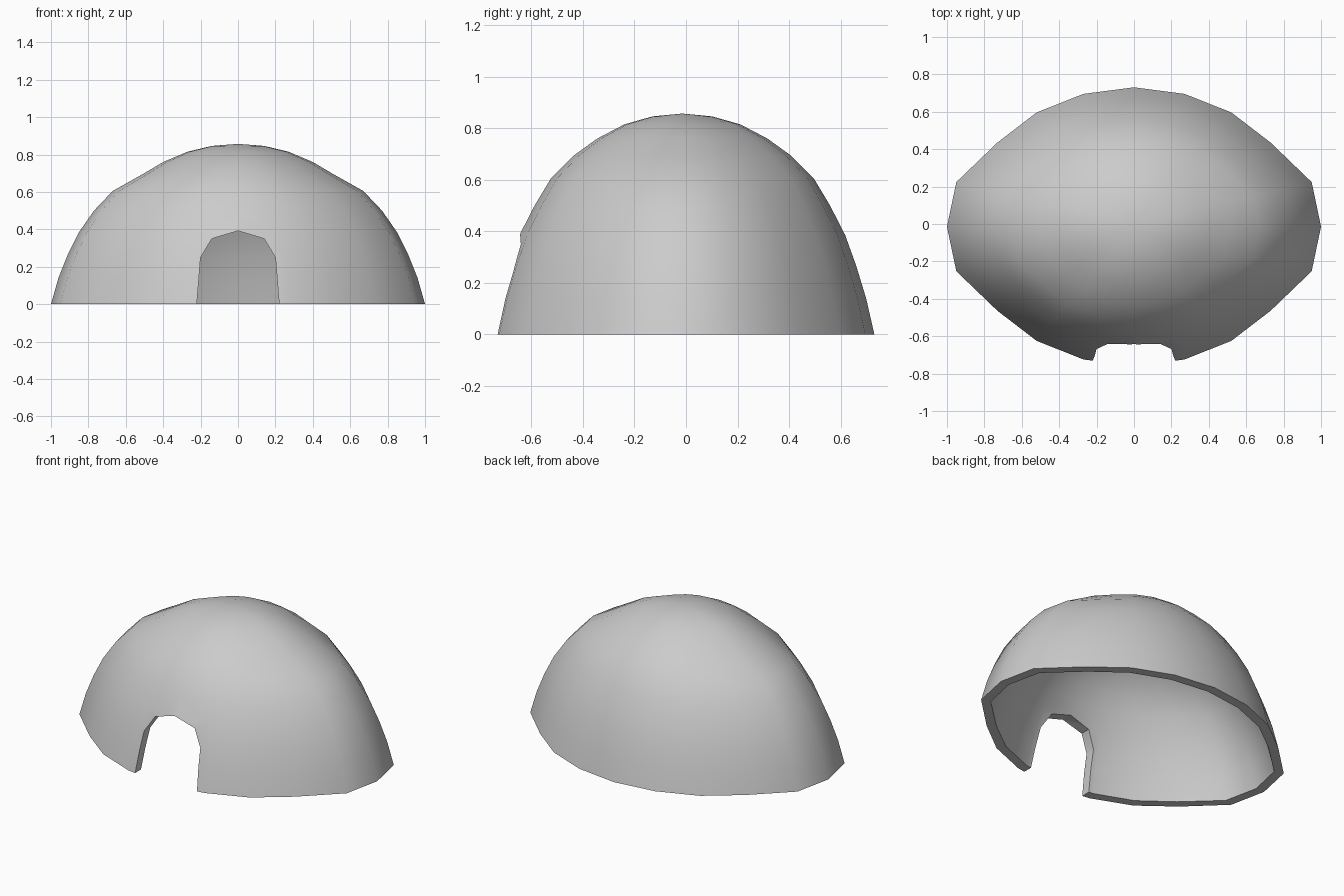
import bpy, bmesh, math

if "Cube" in bpy.data.objects:
    bpy.data.objects.remove(bpy.data.objects["Cube"])

CY = -0.02      # centre line of the dome in y
WALL = 0.06     # shell thickness

# quarter plan of the footprint on a unit circle
QUARTER = [(1, 0), (0.95, 0.32), (0.73, 0.604), (0.52, 0.82), (0.27, 0.953), (0, 1)]
# rings from ground to top: x radius, y radius, height
RINGS = [(1.0, 0.745, 0), (0.96, 0.713, 0.14), (0.91, 0.675, 0.265), (0.85, 0.632, 0.385),
         (0.77, 0.573, 0.5), (0.67, 0.51, 0.605), (0.51, 0.42, 0.695), (0.4, 0.33, 0.76),
         (0.27, 0.225, 0.815), (0.14, 0.115, 0.846)]
TOP = 0.857


def full_plan():
    q = QUARTER
    half = q + [(-x, y) for x, y in reversed(q[:-1])]
    return half + [(x, -y) for x, y in reversed(half[1:-1])]


def add_rings(bm, inset, flip):
    """One skin of the dome; returns its ground ring."""
    plan, loops = full_plan(), []
    n = len(plan)
    for rx, ry, z in RINGS:
        k = inset * (0.3 + 0.7 * min(rx, 1)) if z > 0.6 else inset
        rx, ry, z = rx - k * rx ** 0.5, ry - k * rx ** 0.5, z * (1 - inset / TOP)
        loops.append([bm.verts.new((rx * x, CY + ry * y, z)) for x, y in plan])
    apex = bm.verts.new((0, CY, TOP - inset))

    def face(vs):
        bm.faces.new(vs[::-1] if flip else vs)
    for a, b in zip(loops, loops[1:]):
        for i in range(n):
            j = (i + 1) % n
            face([a[i], a[j], b[j], b[i]])
    for i in range(n):
        face([loops[-1][i], loops[-1][(i + 1) % n], apex])
    return loops[0]


def make_object(name, bm):
    bmesh.ops.recalc_face_normals(bm, faces=bm.faces)
    me = bpy.data.meshes.new(name)
    bm.to_mesh(me)
    bm.free()
    ob = bpy.data.objects.new(name, me)
    bpy.context.collection.objects.link(ob)
    return ob


# hollow dome shell with a flat rim
bm = bmesh.new()
outer = add_rings(bm, 0, False)
inner = add_rings(bm, WALL, True)
for i in range(len(outer)):
    j = (i + 1) % len(outer)
    bm.faces.new([outer[j], outer[i], inner[i], inner[j]])
dome = make_object("dome_shell", bm)

# arched doorway cutter, front side only
right = [(0.225, -0.1), (0.22, 0), (0.2, 0.25), (0.14, 0.35)]
arch = right + [(0, 0.392)] + [(-x, z) for x, z in reversed(right)]
bm = bmesh.new()
f = bm.faces.new([bm.verts.new((x, -1.0, z)) for x, z in arch])
ext = bmesh.ops.extrude_face_region(bm, geom=[f])
bmesh.ops.translate(bm, vec=(0, 0.9, 0),
                    verts=[v for v in ext["geom"] if isinstance(v, bmesh.types.BMVert)])
cutter = make_object("doorway_cutter", bm)
cutter.hide_render = True

# cut the doorway and smooth the dome
mod = dome.modifiers.new("doorway", 'BOOLEAN')
mod.operation, mod.solver, mod.object = 'DIFFERENCE', 'EXACT', cutter
bpy.context.view_layer.objects.active = dome
dome.select_set(True)
bpy.ops.object.modifier_apply(modifier=mod.name)
bpy.data.objects.remove(cutter, do_unlink=True)
bpy.ops.object.shade_smooth_by_angle(angle=math.radians(40))
# centre the footprint on y = 0
ys = [v.co.y for v in dome.data.vertices]
for v in dome.data.vertices:
    v.co.y -= (min(ys) + max(ys)) / 2
